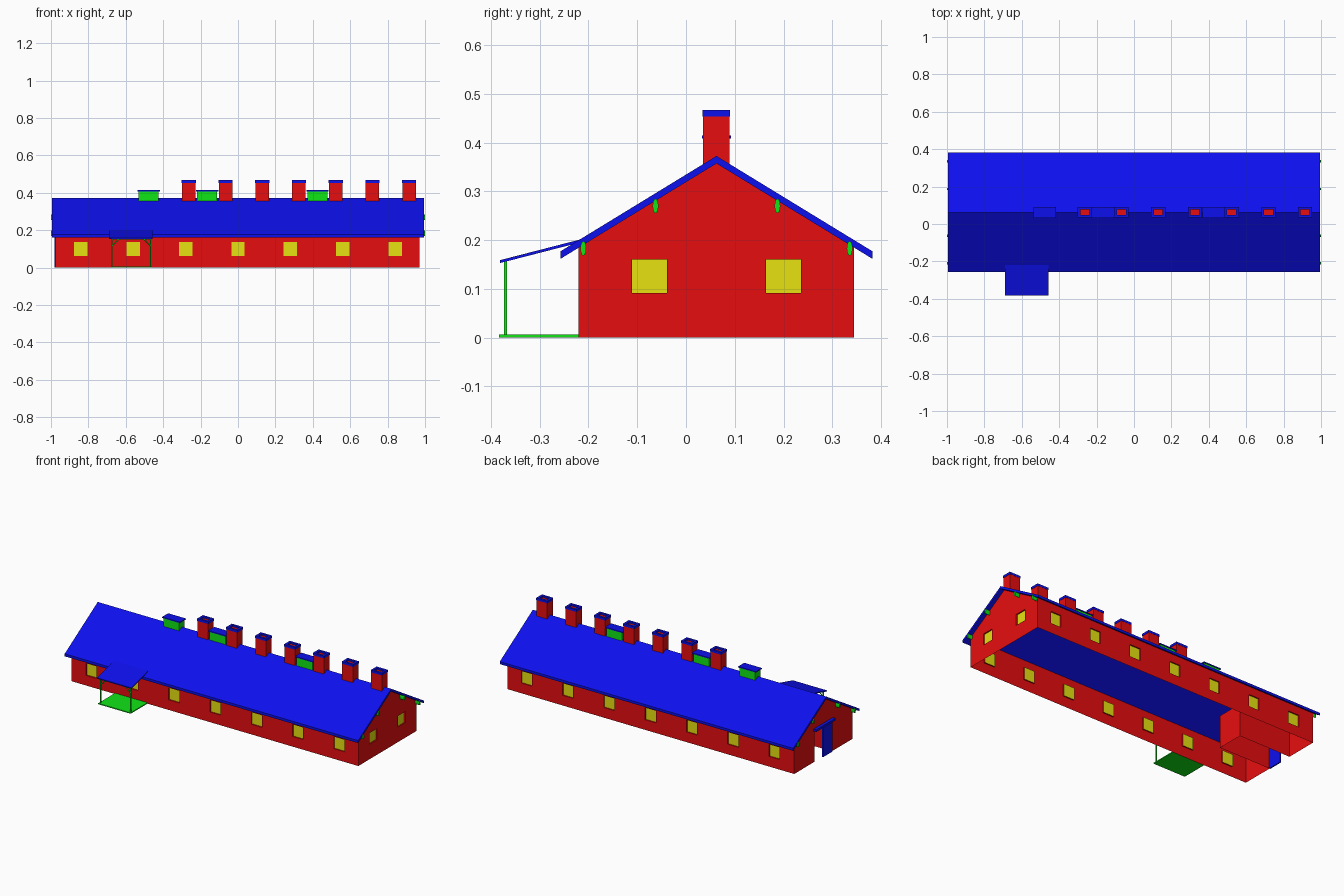
import bpy, bmesh, math
from mathutils import Vector

if "Cube" in bpy.data.objects:
    bpy.data.objects.remove(bpy.data.objects["Cube"])

def material(name, color):
    m = bpy.data.materials.new(name)
    m.diffuse_color = (*color, 1)
    m.use_nodes = True
    m.node_tree.nodes["Principled BSDF"].inputs["Base Color"].default_value = m.diffuse_color
    return m

RED = material("red", (0.8, 0.004, 0.005))
BLUE = material("blue", (0.004, 0.005, 0.85))
GREEN = material("green", (0.005, 0.78, 0.008))
YELLOW = material("yellow", (0.8, 0.76, 0.005))

X0, X1, Y0, Y1 = -0.975, 0.97, -0.22, 0.344   # wall footprint
YC, EAVE, RIDGE = 0.0625, 0.185, 0.357        # ridge line and heights
SLOPE = (RIDGE - EAVE) / (Y1 - YC)

def under_roof(y):
    return RIDGE - abs(y - YC) * SLOPE

def finish(name, bm, *mats):
    me = bpy.data.meshes.new(name)
    bm.to_mesh(me)
    bm.free()
    for m in mats:
        me.materials.append(m)
    ob = bpy.data.objects.new(name, me)
    bpy.context.collection.objects.link(ob)
    return ob

def poly(bm, pts, mat=0):
    f = bm.faces.new([bm.verts.new(p) for p in pts])
    f.material_index = mat

def box(name, lo, hi, mat):
    bm = bmesh.new()
    bmesh.ops.create_cube(bm, size=1)
    for v in bm.verts:
        v.co = [l + (c + 0.5) * (h - l) for c, l, h in zip(v.co, lo, hi)]
    return finish(name, bm, mat)

def prism(name, profile, axis_lo, axis_hi, mat):
    """Extrude a (y, z) profile along x."""
    bm = bmesh.new()
    f = bm.faces.new([bm.verts.new((axis_lo, y, z)) for y, z in profile])
    ext = bmesh.ops.extrude_face_region(bm, geom=[f])
    for v in ext["geom"]:
        if isinstance(v, bmesh.types.BMVert):
            v.co.x = axis_hi
    bmesh.ops.recalc_face_normals(bm, faces=bm.faces)
    return finish(name, bm, mat)

def rod(name, a, b, r, mat):
    a, b = Vector(a), Vector(b)
    bm = bmesh.new()
    bmesh.ops.create_cone(bm, cap_ends=True, segments=8, radius1=r, radius2=r, depth=(b - a).length)
    ob = finish(name, bm, mat)
    ob.location = (a + b) / 2
    ob.rotation_mode = 'QUATERNION'
    ob.rotation_quaternion = (b - a).to_track_quat('Z', 'Y')

def window_wall(bm, origin, u, length, centers, z0, z1):
    """Wall panel with recessed windows; the outside lies at u x z."""
    o, u = Vector(origin), Vector(u)
    inward = -u.cross(Vector((0, 0, 1))) * 0.008
    us = [0] + [e for c in centers for e in (c - 0.036, c + 0.036)] + [length]
    zs = [0, z0, z1, EAVE]
    for i in range(len(us) - 1):
        for j in range(3):
            corners = [(us[i], zs[j]), (us[i + 1], zs[j]), (us[i + 1], zs[j + 1]), (us[i], zs[j + 1])]
            q = [o + u * a + Vector((0, 0, z)) for a, z in corners]
            if i % 2 and j == 1:
                r = [p + inward for p in q]
                poly(bm, r, 1)
                for k in range(4):
                    n = (k + 1) % 4
                    poly(bm, [q[k], q[n], r[n], r[k]])
            else:
                poly(bm, q)

# Walls: long sides, right gable
bm = bmesh.new()
xs = [-0.84 + 0.28 * i for i in range(7)]
window_wall(bm, (X0, Y0, 0), (1, 0, 0), X1 - X0, [x - X0 for x in xs], 0.062, 0.136)
window_wall(bm, (X1, Y1, 0), (-1, 0, 0), X1 - X0, [X1 - x for x in reversed(xs)], 0.062, 0.136)
window_wall(bm, (X1, Y0, 0), (0, 1, 0), Y1 - Y0, [-0.075 - Y0, 0.2 - Y0], 0.092, 0.16)
poly(bm, [(X1, Y0, EAVE), (X1, Y1, EAVE), (X1, YC, RIDGE)])

# Left gable with a recessed entrance
A, B, XB, HEAD = -0.02, 0.147, -0.625, 0.2
ta, tb = under_roof(A), under_roof(B)
poly(bm, [(X0, A, 0), (X0, Y0, 0), (X0, Y0, EAVE), (X0, A, ta)])
poly(bm, [(X0, Y1, 0), (X0, B, 0), (X0, B, tb), (X0, Y1, EAVE)])
poly(bm, [(X0, B, HEAD), (X0, A, HEAD), (X0, A, ta), (X0, YC, RIDGE), (X0, B, tb)])
poly(bm, [(XB, A, 0), (X0, A, 0), (X0, A, HEAD), (XB, A, HEAD)])
poly(bm, [(X0, B, 0), (XB, B, 0), (XB, B, HEAD), (X0, B, HEAD)])
poly(bm, [(XB, B, 0), (XB, A, 0), (XB, A, HEAD), (XB, B, HEAD)])
poly(bm, [(X0, A, HEAD), (X0, B, HEAD), (XB, B, HEAD), (XB, A, HEAD)])
bmesh.ops.remove_doubles(bm, verts=bm.verts, dist=0.0001)
finish("walls", bm, RED, YELLOW)

# Entrance door leaf and its small canopy
box("entrance_door", (-0.98, A, 0), (-0.972, 0.07, HEAD), BLUE)
prism("entrance_canopy", [(A - 0.01, 0.19), (B + 0.01, 0.19), (B + 0.01, 0.204), (A - 0.01, 0.204)],
      -0.993, -0.972, BLUE)

# Main roof
e, t = 0.32, 0.0155
prism("roof", [(YC - e, RIDGE - e * SLOPE), (YC, RIDGE), (YC + e, RIDGE - e * SLOPE),
               (YC + e, RIDGE - e * SLOPE + t), (YC, RIDGE + t), (YC - e, RIDGE - e * SLOPE + t)],
      -0.995, 0.995, BLUE)

# Oval purlin ends under the roof at both gables
for s in (-1, 1):
    for dy, z in ((-0.273, 0.183), (-0.125, 0.27), (0.125, 0.27), (0.273, 0.183)):
        prof = [(YC + dy + 0.006 * math.cos(k * math.pi / 6), z + 0.015 * math.sin(k * math.pi / 6))
                for k in range(12)]
        prism("purlin_end", prof, s * 0.965, s * 1.0, GREEN)

# Chimneys with an open cap rim
def chimney(x):
    w, y0, y1 = 0.036, 0.035, 0.089
    box("chimney", (x - w, y0, 0.33), (x + w, y1, 0.457), RED)
    o, b, z0, z1 = 0.002, 0.014, 0.453, 0.467
    box("chimney_cap", (x - w - o, y0 - 0.001, z0), (x - w + b - o, y1 + 0.001, z1), BLUE)
    box("chimney_cap", (x + w - b + o, y0 - 0.001, z0), (x + w + o, y1 + 0.001, z1), BLUE)
    box("chimney_cap", (x - w + b - o, y0 - 0.001, z0), (x + w - b + o, y0 + b - 0.002, z1), BLUE)
    box("chimney_cap", (x - w + b - o, y1 - b + 0.002, z0), (x + w - b + o, y1 + 0.001, z1), BLUE)

for i in range(7):
    chimney(-0.263 + 0.1963 * i)

# Ridge vents with thin covers
for x in (-0.478, -0.165, 0.425):
    box("ridge_vent", (x - 0.053, 0.037, 0.34), (x + 0.053, 0.088, 0.409), GREEN)
    box("ridge_vent_cap", (x - 0.06, 0.033, 0.408), (x + 0.06, 0.092, 0.414), BLUE)

# Porch: floor, posts, braces, beam and lean-to roof
PX0, PX1, PY = -0.673, -0.467, -0.37
box("porch_floor", (-0.68, -0.383, 0), (-0.46, Y0, 0.006), GREEN)
for x, s in ((PX0, 1), (PX1, -1)):
    box("porch_post", (x - 0.003, PY - 0.003, 0), (x + 0.003, PY + 0.003, 0.157), GREEN)
    rod("porch_brace", (x, PY, 0.115), (x + s * 0.038, PY, 0.154), 0.003, GREEN)
box("porch_beam", (PX0, PY - 0.003, 0.151), (PX1, PY + 0.003, 0.157), GREEN)
prism("porch_roof", [(-0.381, 0.153), (-0.21, 0.197), (-0.21, 0.203), (-0.381, 0.159)], -0.69, -0.457, BLUE)
